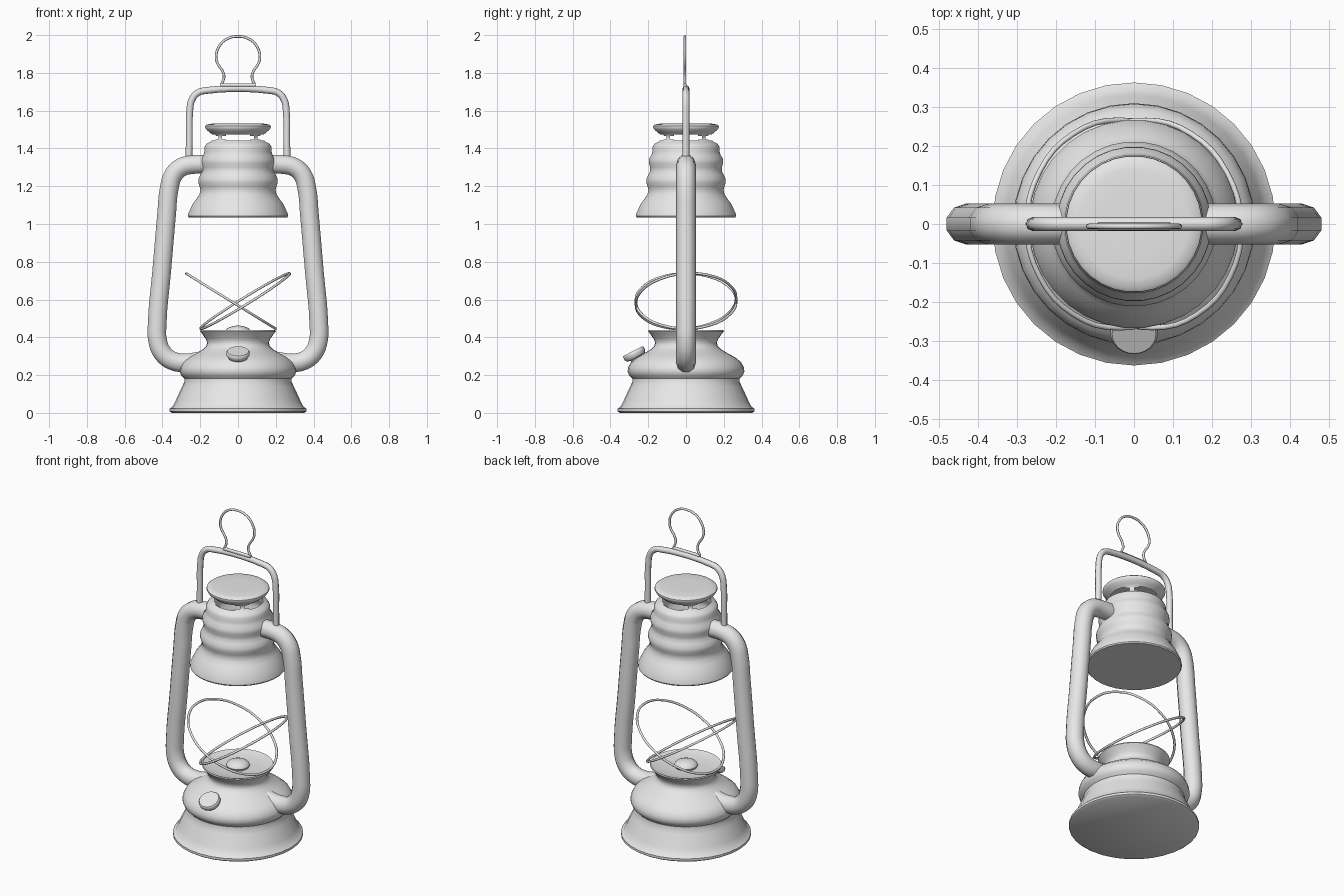
import bpy, bmesh, math
from mathutils import Vector, Matrix

if "Cube" in bpy.data.objects:
    bpy.data.objects.remove(bpy.data.objects["Cube"])

grey = bpy.data.materials.new("plain_grey")
grey.diffuse_color = (0.8, 0.8, 0.8, 1)
grey.use_nodes = True
grey.node_tree.nodes["Principled BSDF"].inputs["Base Color"].default_value = grey.diffuse_color
SIDES = 32


def finish(ob, angle=40):
    ob.data.materials.clear()
    ob.data.materials.append(grey)
    ob.data.shade_smooth()
    ob.data.set_sharp_from_angle(angle=math.radians(angle))
    return ob


def lathe(name, profile, sides=SIDES, offset=0.0, hole=None, matrix=Matrix()):
    """Spin (radius, z) points round z, cap both ends; hole(angle, z) drops wall faces."""
    bm = bmesh.new()
    rings = []
    for r, z in profile:
        rings.append([bm.verts.new((r * math.cos(math.tau * (i + offset) / sides),
                                    r * math.sin(math.tau * (i + offset) / sides), z))
                      for i in range(sides)])
    bm.faces.new(rings[0][::-1])
    bm.faces.new(rings[-1])
    for k in range(len(rings) - 1):
        a, b = rings[k], rings[k + 1]
        for i in range(sides):
            j = (i + 1) % sides
            mid_angle = math.tau * (i + 0.5 + offset) / sides
            mid_z = (profile[k][1] + profile[k + 1][1]) / 2
            if hole and hole(mid_angle, mid_z):
                continue
            bm.faces.new((a[i], a[j], b[j], b[i]))
    bm.transform(matrix)
    me = bpy.data.meshes.new(name)
    bm.to_mesh(me)
    bm.free()
    ob = bpy.data.objects.new(name, me)
    bpy.context.collection.objects.link(ob)
    return finish(ob)


def tube(name, points, radius, cyclic=False, res=2, steps=5):
    """Round bar swept along a smooth path."""
    cu = bpy.data.curves.new(name, 'CURVE')
    cu.dimensions = '3D'
    cu.bevel_depth = radius
    cu.bevel_resolution = res
    cu.resolution_u = steps
    cu.use_fill_caps = True
    sp = cu.splines.new('BEZIER')
    sp.bezier_points.add(len(points) - 1)
    for bp, p in zip(sp.bezier_points, points):
        bp.co = p
        bp.handle_left_type = bp.handle_right_type = 'AUTO'
    sp.use_cyclic_u = cyclic
    ob = bpy.data.objects.new(name, cu)
    bpy.context.collection.objects.link(ob)
    bpy.ops.object.select_all(action='DESELECT')
    ob.select_set(True)
    bpy.context.view_layer.objects.active = ob
    bpy.ops.object.convert(target='MESH')
    return finish(bpy.context.view_layer.objects.active, 50)


# Fuel tank with flared burner collar and shallow dish
lathe("fuel_tank", [
    (0.35, 0.0), (0.362, 0.008), (0.362, 0.022), (0.345, 0.035), (0.33, 0.065),
    (0.312, 0.105), (0.295, 0.14), (0.284, 0.165), (0.284, 0.182), (0.3, 0.198),
    (0.309, 0.217), (0.307, 0.24), (0.292, 0.268), (0.262, 0.293), (0.222, 0.315),
    (0.185, 0.337), (0.168, 0.355), (0.163, 0.372), (0.171, 0.392),
    (0.187, 0.415), (0.2, 0.432), (0.197, 0.438), (0.18, 0.432), (0.12, 0.424), (0.05, 0.42)])

# Burner dome
lathe("burner_dome", [(0.066 * math.cos(t), 0.432 + 0.03 * math.sin(t))
                      for t in [math.radians(a) for a in (-25, 0, 20, 40, 60, 80)]], 20)

# Filler cap, leaning out over the front of the tank
tilt = Vector((0, -0.46, 0.89)).to_track_quat('Z', 'Y').to_matrix().to_4x4()
lathe("filler_cap", [(0.034, -0.08), (0.034, -0.03), (0.052, -0.027), (0.061, -0.012),
                     (0.061, 0.004), (0.056, 0.01)], 24,
      matrix=Matrix.Translation((0, -0.277, 0.318)) @ tilt)


# Chimney hood: stepped bell, vented neck with four lens slots, flat cap
def vent(angle, z):
    if not 1.44 < z < 1.474:
        return False
    off = abs((angle + math.pi / 4) % (math.pi / 2) - math.pi / 4)
    return off < math.radians(40 if 1.447 < z < 1.467 else 29)


lathe("chimney_hood", [
    (0.262, 1.035), (0.267, 1.042), (0.265, 1.055), (0.252, 1.082), (0.24, 1.108),
    (0.222, 1.132), (0.206, 1.155), (0.2, 1.178), (0.204, 1.198), (0.211, 1.218),
    (0.211, 1.238), (0.201, 1.26), (0.191, 1.28), (0.191, 1.3), (0.198, 1.322),
    (0.197, 1.345), (0.184, 1.365), (0.178, 1.385), (0.178, 1.408), (0.169, 1.424),
    (0.15, 1.433), (0.14, 1.441), (0.135, 1.448), (0.132, 1.466), (0.136, 1.473),
    (0.15, 1.484), (0.166, 1.498), (0.175, 1.512), (0.174, 1.52), (0.165, 1.527),
    (0.14, 1.531), (0.08, 1.532)], offset=0.5, hole=vent)

# Side air tubes, mirrored left and right
arm = [(0.15, 1.315), (0.235, 1.315), (0.3, 1.3), (0.343, 1.258), (0.364, 1.19), (0.378, 1.05),
       (0.404, 0.75), (0.428, 0.47), (0.426, 0.385), (0.398, 0.315), (0.345, 0.275),
       (0.275, 0.265), (0.2, 0.275)]
for side, s in (("left", -1), ("right", 1)):
    tube(f"{side}_air_tube", [(s * x, 0, z) for x, z in arm], 0.052, res=3, steps=4)

# Carrying bail rising from the air tubes
half = [(0.26, 1.31), (0.258, 1.45), (0.256, 1.59), (0.245, 1.655), (0.215, 1.693), (0.165, 1.707)]
tube("carrying_bail", [(-x, 0, z) for x, z in half] + [(x, 0, z) for x, z in half[::-1]], 0.018)

# Hanging loop and its foot bar
half = [(0.088, 1.74), (0.074, 1.775), (0.08, 1.805), (0.108, 1.85), (0.116, 1.885),
        (0.1, 1.94), (0.058, 1.98)]
tube("hanging_loop", [(-x, -0.006, z) for x, z in half] + [(0, -0.006, 1.993)]
     + [(x, -0.006, z) for x, z in half[::-1]], 0.007)
tube("loop_foot_bar", [(-0.092, -0.006, 1.735), (0.092, -0.006, 1.735)], 0.01)

# Crossed wire rings that guard the globe
for name, s, roll in (("left", -1, 0.0), ("right", 1, 4.0)):
    rot = (Matrix.Rotation(-s * math.radians(31.7), 4, 'Y')
           @ Matrix.Rotation(math.radians(roll), 4, 'X'))
    centre = Vector((s * 0.038, 0, 0.592))
    tube(f"{name}_guard_ring",
         [centre + rot @ Vector((0.277 * math.cos(math.tau * i / 12),
                                 0.266 * math.sin(math.tau * i / 12), 0)) for i in range(12)],
         0.007, cyclic=True, steps=4)
